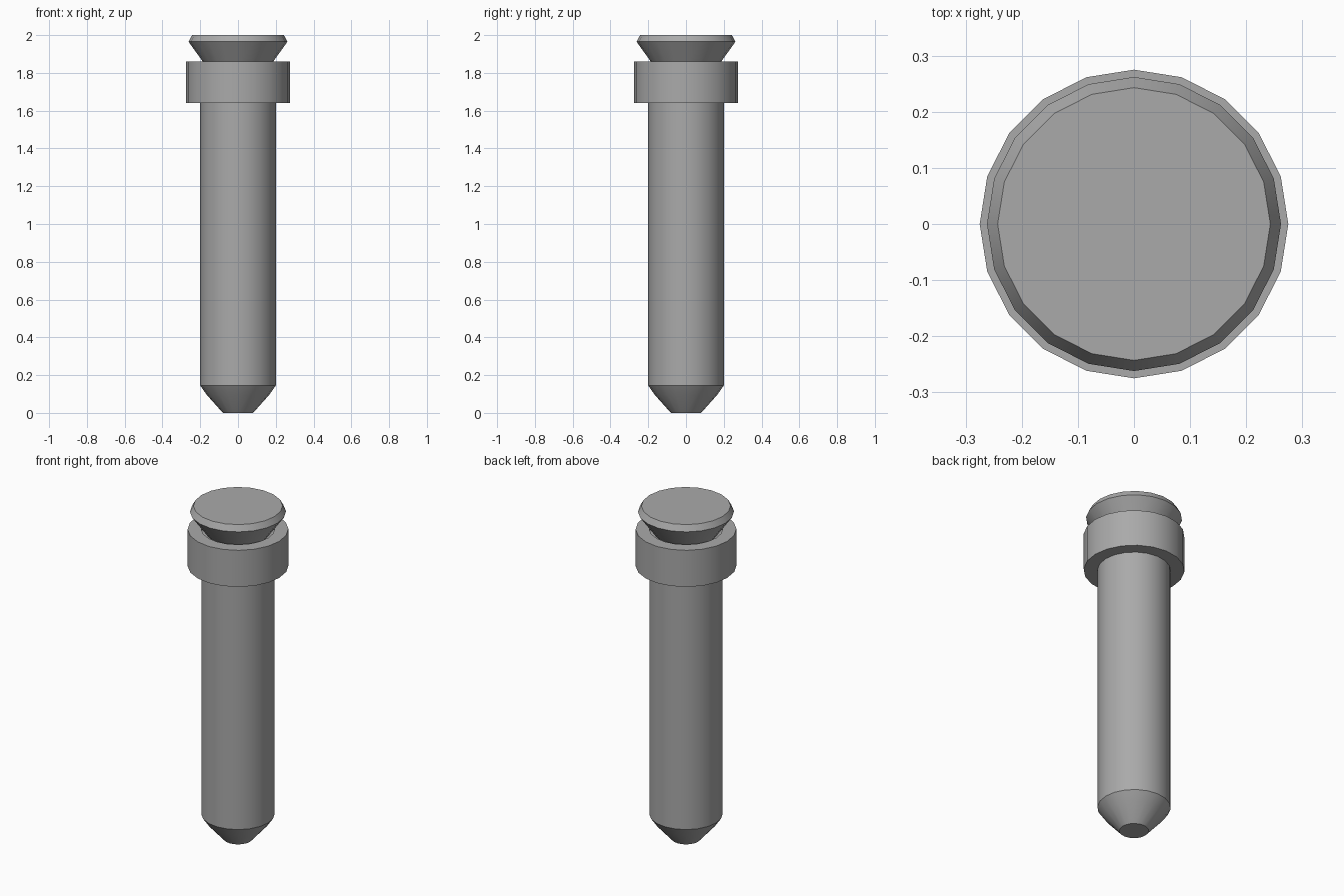
import bpy
import math

SIDES = 20

cube = bpy.data.objects.get("Cube")
if cube:
    bpy.data.objects.remove(cube, do_unlink=True)

steel = bpy.data.materials.new("grey steel")
steel.use_nodes = True
GREY = (0.40, 0.40, 0.40, 1)
steel.diffuse_color = GREY
steel.node_tree.nodes["Principled BSDF"].inputs["Base Color"].default_value = GREY


def lathe(name, profile, ring=False):
    """Turn (radius, z) points, listed upwards on the outside, about z."""
    verts = [(r * math.cos(2 * math.pi * i / SIDES),
              r * math.sin(2 * math.pi * i / SIDES), z)
             for r, z in profile for i in range(SIDES)]
    n = len(profile)
    faces = []
    for k in range(n if ring else n - 1):
        a, b = k * SIDES, (k + 1) % n * SIDES
        for i in range(SIDES):
            j = (i + 1) % SIDES
            faces.append((a + i, a + j, b + j, b + i))
    if not ring:
        faces.append(tuple(reversed(range(SIDES))))
        faces.append(tuple(range((n - 1) * SIDES, n * SIDES)))
    mesh = bpy.data.meshes.new(name)
    mesh.from_pydata(verts, [], faces)
    mesh.materials.append(steel)
    obj = bpy.data.objects.new(name, mesh)
    bpy.context.collection.objects.link(obj)
    bpy.ops.object.select_all(action="DESELECT")
    obj.select_set(True)
    bpy.context.view_layer.objects.active = obj
    bpy.ops.object.shade_smooth_by_angle(angle=math.radians(19))
    return obj


# Shaft with a rounded, blunt tip; its top sits just inside the collar
lathe("shaft", [(0.08, 0), (0.165, 0.095), (0.2, 0.145), (0.2, 1.84)])

# Collar ring around the top of the shaft
lathe("collar", [(0.2, 1.64), (0.275, 1.64), (0.275, 1.86), (0.2, 1.86)], ring=True)

# Flared head with a bevelled rim
lathe("head", [(0.172, 1.84), (0.262, 1.965), (0.243, 2.0)])
